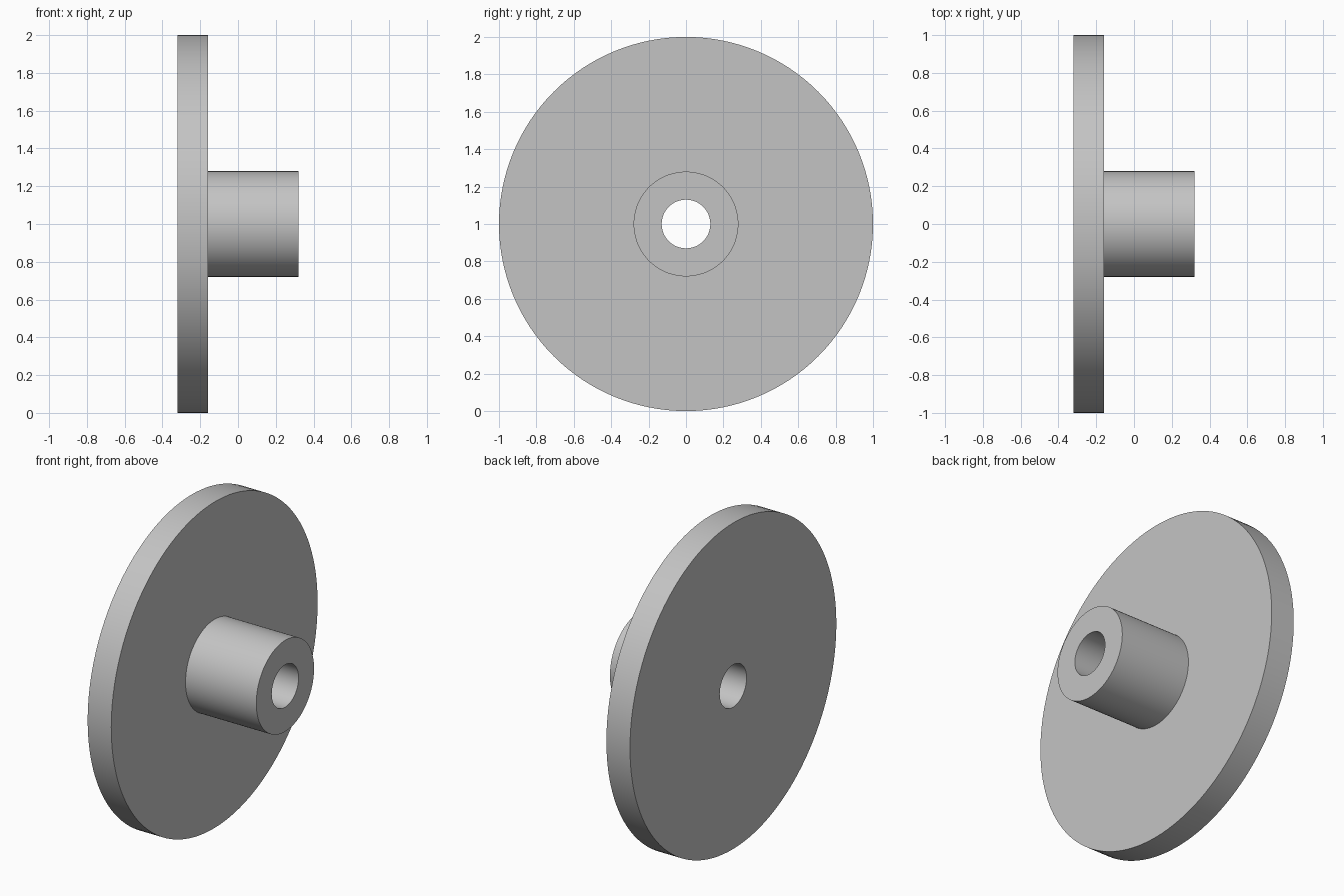
import bpy
import bmesh
import math
from mathutils import Matrix, Vector

cube = bpy.data.objects.get("Cube")
if cube:
    bpy.data.objects.remove(cube, do_unlink=True)

SEGMENTS = 128
DISC_R, HUB_R, BORE_R = 1.0, 0.28, 0.13
BACK, STEP, END = -0.32, -0.16, 0.32

# Plain grey material
grey = bpy.data.materials.new("plain grey")
grey.use_nodes = True
colour = (0.55, 0.55, 0.55, 1)
grey.diffuse_color = colour
grey.node_tree.nodes["Principled BSDF"].inputs["Base Color"].default_value = colour

# Half section of disc, hub and through bore: (position along axis, radius)
profile = [(BACK, BORE_R), (BACK, DISC_R), (STEP, DISC_R),
           (STEP, HUB_R), (END, HUB_R), (END, BORE_R)]

# Revolve the closed section around the x axis
bm = bmesh.new()
rings = []
for i in range(SEGMENTS):
    turn = Matrix.Rotation(math.tau * i / SEGMENTS, 3, 'X')
    rings.append([bm.verts.new(turn @ Vector((x, 0, r))) for x, r in profile])
for i, ring in enumerate(rings):
    following = rings[(i + 1) % SEGMENTS]
    for j in range(len(profile)):
        k = (j + 1) % len(profile)
        bm.faces.new((ring[j], ring[k], following[k], following[j]))
bmesh.ops.recalc_face_normals(bm, faces=bm.faces)

mesh = bpy.data.meshes.new("flanged_hub")
bm.to_mesh(mesh)
bm.free()
mesh.materials.append(grey)
hub = bpy.data.objects.new("flanged_hub", mesh)
hub.location.z = DISC_R
bpy.context.collection.objects.link(hub)

# Smooth round walls with crisp rims
bpy.ops.object.select_all(action='DESELECT')
hub.select_set(True)
bpy.context.view_layer.objects.active = hub
bpy.ops.object.shade_smooth_by_angle(angle=math.radians(30))
